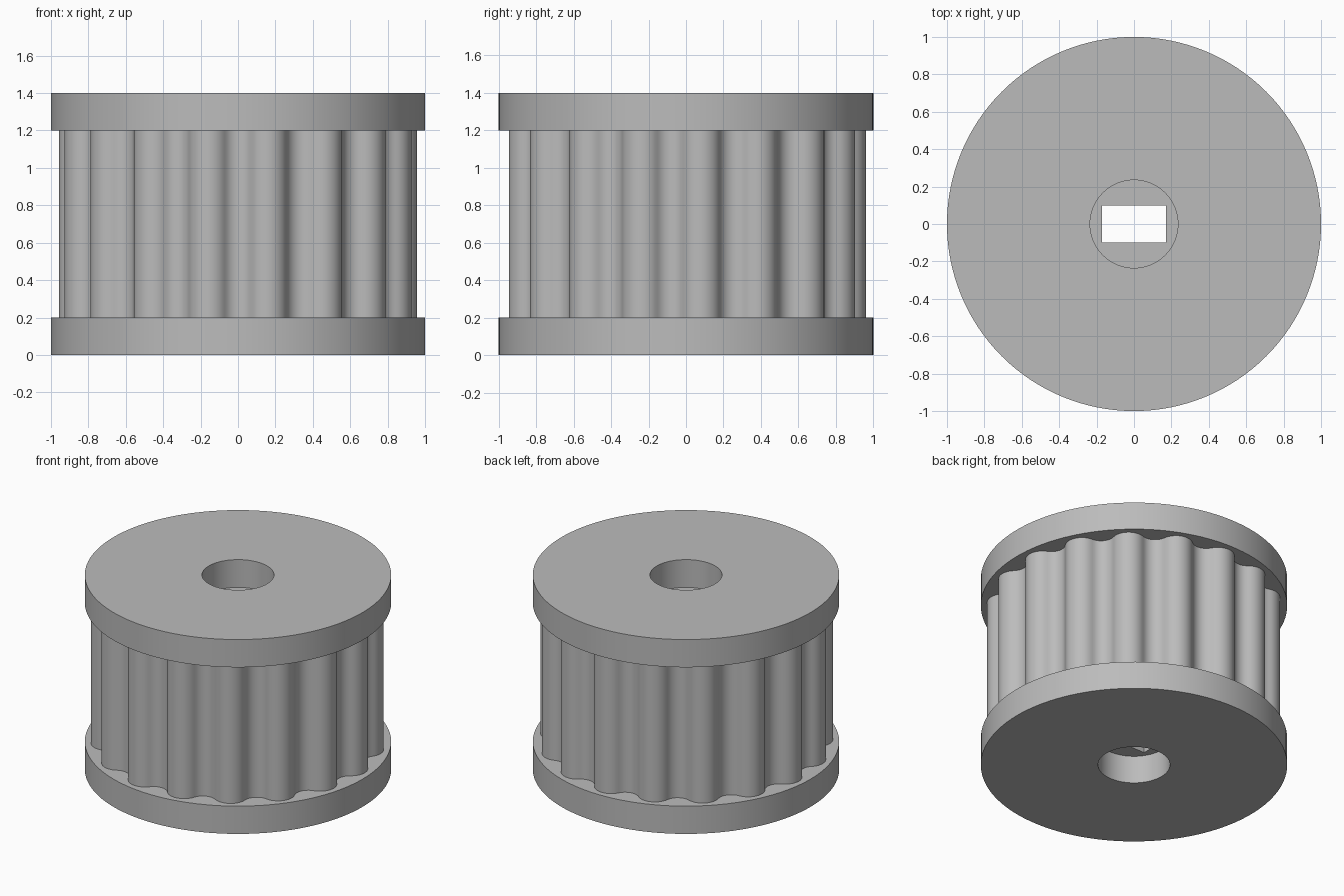
import bpy
import bmesh
from math import pi, sin, cos, asin, sqrt, radians

if "Cube" in bpy.data.objects:
    bpy.data.objects.remove(bpy.data.objects["Cube"])

# Main dimensions
TEETH = 17
R_FLANGE, R_HOLE = 1.0, 0.235
SLOT_X, SLOT_Y = 0.17, 0.10
Z0, Z1, Z2, Z3 = 0.0, 0.2, 1.2, 1.4
R_CREST_CENTRE, R_CREST, R_ROOT = 0.85, 0.11, 0.09

grey = bpy.data.materials.new("grey")
grey.diffuse_color = (0.5, 0.5, 0.5, 1)
grey.use_nodes = True
grey.node_tree.nodes["Principled BSDF"].inputs["Base Color"].default_value = grey.diffuse_color


def circle(r, n):
    return [(r * cos(2 * pi * i / n), r * sin(2 * pi * i / n)) for i in range(n)]


def tooth_profile():
    """Rounded crests joined by tangent rounded roots."""
    half = pi / TEETH
    reach = R_CREST + R_ROOT
    side = R_CREST_CENTRE * sin(half)
    phi = asin(side / reach)
    root_centre = R_CREST_CENTRE * cos(half) + sqrt(reach ** 2 - side ** 2)
    pts = []

    def arc(axis, dist, r, a0, a1, steps):
        for i in steps:
            a = a0 + (a1 - a0) * i
            pts.append((dist * cos(axis) + r * cos(a), dist * sin(axis) + r * sin(a)))

    for k in range(TEETH):
        t = pi / 2 + 2 * half * k
        g = t + half
        arc(t, R_CREST_CENTRE, R_CREST, t - phi - half, t + phi + half,
            [i / 14 for i in range(15)])
        arc(g, root_centre, R_ROOT, g + pi + phi, g + pi - phi,
            [i / 10 for i in range(1, 10)])
    return pts


def ring(bm, pts, z):
    verts = [bm.verts.new((x, y, z)) for x, y in pts]
    for i, v in enumerate(verts):
        bm.edges.new((verts[i - 1], v))
    return verts


def wall(bm, low, high, outward=True):
    for i in range(len(low)):
        quad = [low[i - 1], low[i], high[i], high[i - 1]]
        bm.faces.new(quad if outward else quad[::-1])


def flat(bm, outer, inner, up):
    """Flat face between two loops, facing up or down."""
    edges = [bm.edges.get((lp[i - 1], lp[i])) for lp in (outer, inner) for i in range(len(lp))]
    res = bmesh.ops.triangle_fill(bm, use_beauty=True, use_dissolve=False,
                                  edges=edges, normal=(0, 0, 1))
    for f in res["geom"]:
        if isinstance(f, bmesh.types.BMFace):
            f.normal_update()
            if (f.normal.z > 0) != up:
                f.normal_flip()


def finish(bm, name):
    mesh = bpy.data.meshes.new(name)
    bm.to_mesh(mesh)
    bm.free()
    mesh.materials.append(grey)
    ob = bpy.data.objects.new(name, mesh)
    bpy.context.collection.objects.link(ob)
    bpy.ops.object.select_all(action='DESELECT')
    ob.select_set(True)
    bpy.context.view_layer.objects.active = ob
    bpy.ops.object.shade_smooth_by_angle(angle=radians(30))


rim = circle(R_FLANGE, 128)
hole = circle(R_HOLE, 64)
teeth = tooth_profile()
slot = [(SLOT_X, -SLOT_Y), (SLOT_X, SLOT_Y), (-SLOT_X, SLOT_Y), (-SLOT_X, -SLOT_Y)]


# Flanges: rim wall, round hole, outer face and the ledge around the teeth
def flange(name, z_low, z_high, top):
    bm = bmesh.new()
    rim_low, rim_high = ring(bm, rim, z_low), ring(bm, rim, z_high)
    hole_low, hole_high = ring(bm, hole, z_low), ring(bm, hole, z_high)
    wall(bm, rim_low, rim_high)
    wall(bm, hole_low, hole_high, outward=False)
    root = ring(bm, teeth, z_low if top else z_high)
    if top:
        flat(bm, rim_high, hole_high, True)
        flat(bm, rim_low, root, False)
    else:
        flat(bm, rim_low, hole_low, False)
        flat(bm, rim_high, root, True)
    finish(bm, name)


flange("bottom_flange", Z0, Z1, False)
flange("top_flange", Z2, Z3, True)

# Toothed drum with a rectangular shaft slot and a round socket floor at each end
bm = bmesh.new()
wall(bm, ring(bm, teeth, Z1), ring(bm, teeth, Z2))
slot_low, slot_high = ring(bm, slot, Z1), ring(bm, slot, Z2)
wall(bm, slot_low, slot_high, outward=False)
flat(bm, ring(bm, hole, Z1), slot_low, False)
flat(bm, ring(bm, hole, Z2), slot_high, True)
finish(bm, "toothed_drum")
